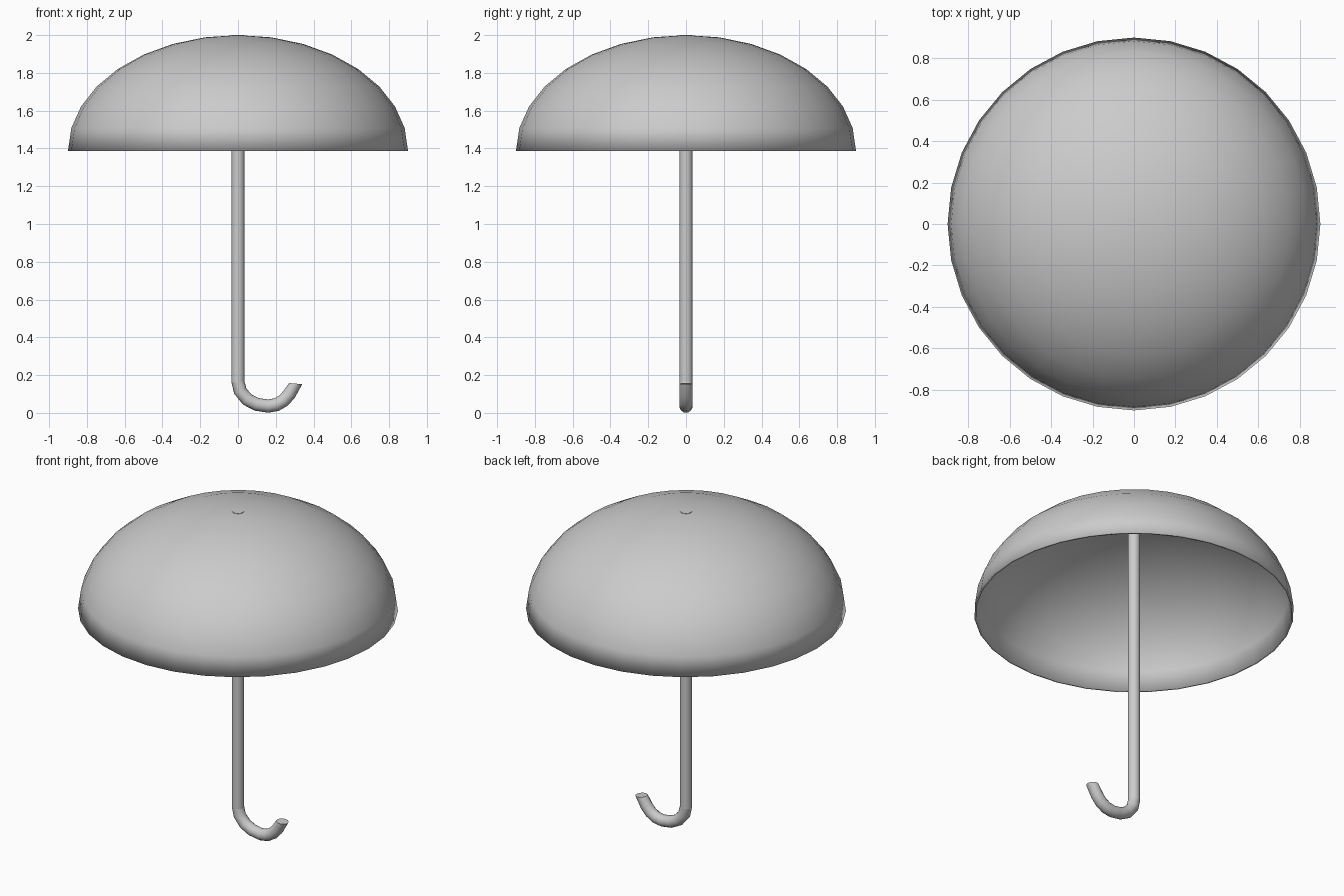
import bpy, bmesh, math
from mathutils import Vector

if "Cube" in bpy.data.objects:
    bpy.data.objects.remove(bpy.data.objects["Cube"])


def finish(name, bm, angle=40):
    bmesh.ops.recalc_face_normals(bm, faces=bm.faces)
    mesh = bpy.data.meshes.new(name)
    bm.to_mesh(mesh)
    bm.free()
    obj = bpy.data.objects.new(name, mesh)
    bpy.context.collection.objects.link(obj)
    bpy.ops.object.select_all(action='DESELECT')
    obj.select_set(True)
    bpy.context.view_layer.objects.active = obj
    bpy.ops.object.shade_smooth_by_angle(angle=math.radians(angle))
    return obj


def tube(name, path, radius, sides=16):
    # path: (x, z, tangent angle in degrees) in the xz plane
    bm = bmesh.new()
    rings = []
    for x, z, deg in path:
        a = math.radians(deg)
        across = Vector((math.sin(a), 0, -math.cos(a)))
        ring = []
        for i in range(sides):
            t = 2 * math.pi * i / sides
            offset = across * math.cos(t) + Vector((0, 1, 0)) * math.sin(t)
            ring.append(bm.verts.new(Vector((x, 0, z)) + offset * radius))
        rings.append(ring)
    for a, b in zip(rings, rings[1:]):
        for i in range(sides):
            j = (i + 1) % sides
            bm.faces.new((a[i], a[j], b[j], b[i]))
    bm.faces.new(rings[0])
    bm.faces.new(rings[-1])
    return finish(name, bm)


# canopy: upper half of a flattened sphere, given a thin wall
RIM_Z, RADIUS, HEIGHT = 1.387, 0.9, 0.613
bm = bmesh.new()
bmesh.ops.create_uvsphere(bm, u_segments=32, v_segments=16, radius=1)
lower = [v for v in bm.verts if v.co.z < -0.01]
bmesh.ops.delete(bm, geom=lower, context='VERTS')
for v in bm.verts:
    v.co = (v.co.x * RADIUS, v.co.y * RADIUS, RIM_Z + v.co.z * HEIGHT)
canopy = finish("canopy", bm)
wall = canopy.modifiers.new("wall", 'SOLIDIFY')
wall.thickness = 0.012
wall.offset = -1

# straight shaft, its tip just showing through the canopy
tube("shaft", [(0, 0.165, -90), (0, 2.0, -90)], 0.035)

# hooked handle
tube("hook_handle", [
    (0, 0.165, -90), (0.012, 0.115, -68), (0.05, 0.07, -42),
    (0.10, 0.045, -20), (0.16, 0.036, 0), (0.205, 0.044, 18),
    (0.242, 0.066, 38), (0.272, 0.10, 55), (0.305, 0.155, 85),
], 0.035)
